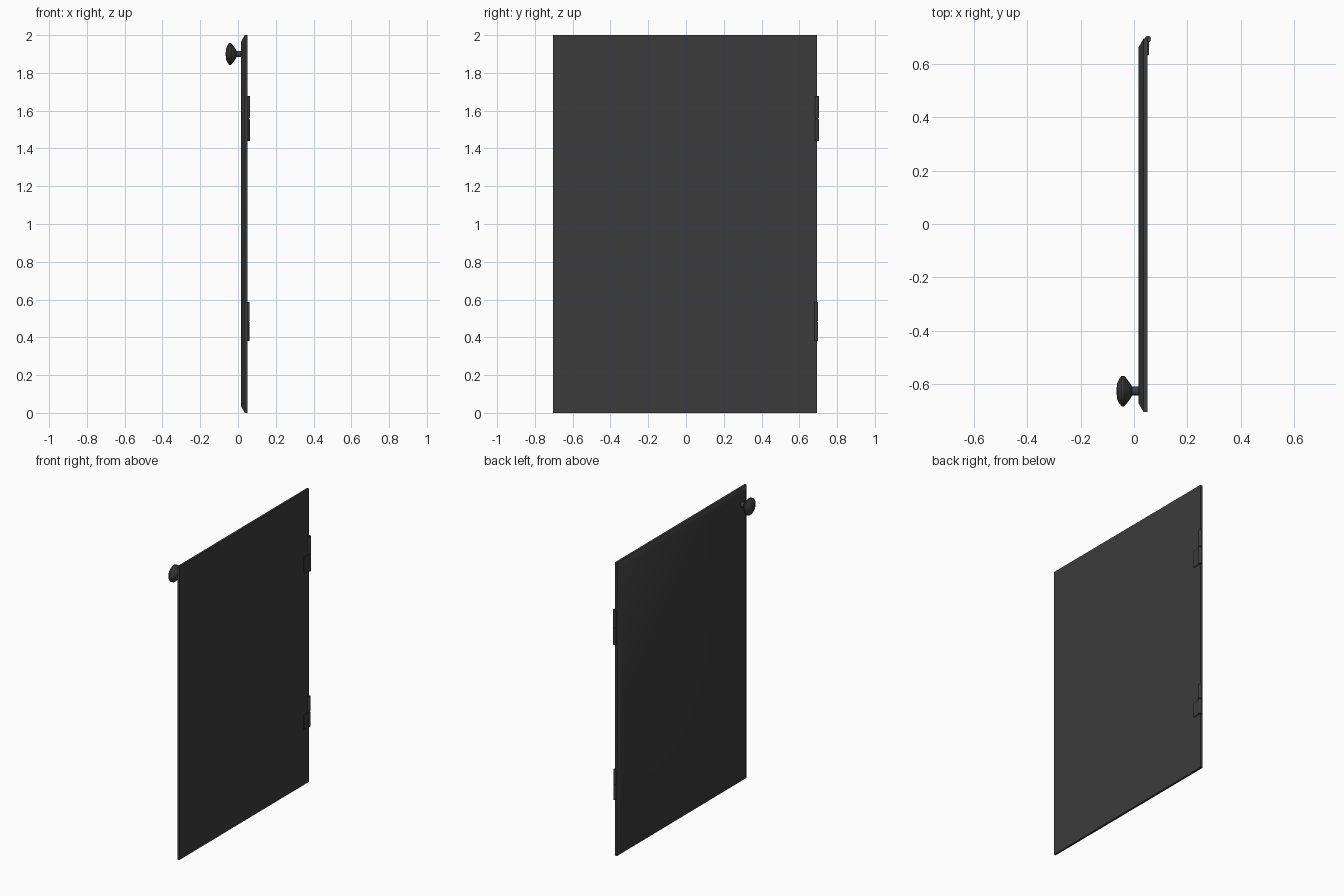
import bpy, bmesh, math
from mathutils import Matrix

if "Cube" in bpy.data.objects:
    bpy.data.objects.remove(bpy.data.objects["Cube"], do_unlink=True)

charcoal = bpy.data.materials.new("charcoal")
charcoal.use_nodes = True
charcoal.diffuse_color = (0.045, 0.045, 0.045, 1)
charcoal.node_tree.nodes["Principled BSDF"].inputs["Base Color"].default_value = charcoal.diffuse_color


def finish(name, bm, smooth=True):
    bmesh.ops.recalc_face_normals(bm, faces=bm.faces)
    mesh = bpy.data.meshes.new(name)
    bm.to_mesh(mesh)
    bm.free()
    obj = bpy.data.objects.new(name, mesh)
    bpy.context.collection.objects.link(obj)
    mesh.materials.append(charcoal)
    if smooth:
        bpy.ops.object.select_all(action='DESELECT')
        obj.select_set(True)
        bpy.context.view_layer.objects.active = obj
        bpy.ops.object.shade_smooth_by_angle(angle=math.radians(40))
    return obj


def box(name, lo, hi):
    bm = bmesh.new()
    bmesh.ops.create_cube(bm, size=1)
    for v in bm.verts:
        v.co = [(a + b) / 2 + c * (b - a) for a, b, c in zip(lo, hi, v.co)]
    return finish(name, bm, False)


def barrel(name, x, y, low, high, radius):
    bm = bmesh.new()
    bmesh.ops.create_cone(bm, cap_ends=True, segments=16, radius1=radius, radius2=radius,
                          depth=high - low,
                          matrix=Matrix.Translation((x, y, (low + high) / 2)))
    return finish(name, bm)


# Door panel: slab with a sloped border around its knob side
bm = bmesh.new()
y0, y1, height, border = -0.704, 0.694, 2.0, 0.035
rings = []
for x, inset in ((0.05, 0), (0.036, 0), (0.016, border)):
    a, b, c, d = y0 + inset, y1 - inset, inset, height - inset
    rings.append([bm.verts.new((x, y, z)) for y, z in ((a, c), (b, c), (b, d), (a, d))])
for r, s in zip(rings, rings[1:]):
    for i in range(4):
        j = (i + 1) % 4
        bm.faces.new((r[i], r[j], s[j], s[i]))
bm.faces.new(rings[0])
bm.faces.new(rings[-1])
finish("door_panel", bm)

# Turned knob: profile of (x, radius) spun around the x axis
profile = [(0.018, 0), (0.018, 0.017), (-0.008, 0.017), (-0.012, 0.026), (-0.030, 0.050),
           (-0.038, 0.057), (-0.047, 0.057), (-0.055, 0.046), (-0.063, 0.030), (-0.066, 0)]
bm = bmesh.new()
verts = [bm.verts.new((x, 0, r)) for x, r in profile]
edges = [bm.edges.new(pair) for pair in zip(verts, verts[1:])]
bmesh.ops.spin(bm, geom=verts + edges, cent=(0, 0, 0), axis=(1, 0, 0),
               angle=math.tau, steps=20)
bmesh.ops.remove_doubles(bm, verts=bm.verts, dist=0.0002)
bmesh.ops.translate(bm, verts=bm.verts, vec=(0, -0.625, 1.9))
finish("knob", bm)

# Hinges: split barrel with a leaf screwed to the door beside the lower half
for label, low, mid, high, y, r in (("upper", 1.44, 1.557, 1.677, 0.693, 0.011),
                                    ("lower", 0.38, 0.483, 0.587, 0.689, 0.010)):
    barrel(label + "_hinge_lower_barrel", 0.052, y, low, mid - 0.003, r)
    barrel(label + "_hinge_upper_barrel", 0.052, y, mid + 0.003, high, r)
    barrel(label + "_hinge_pin", 0.052, y, low + 0.01, high - 0.01, r * 0.6)
    box(label + "_hinge_leaf", (0.048, 0.632, low), (0.056, y, mid - 0.003))
